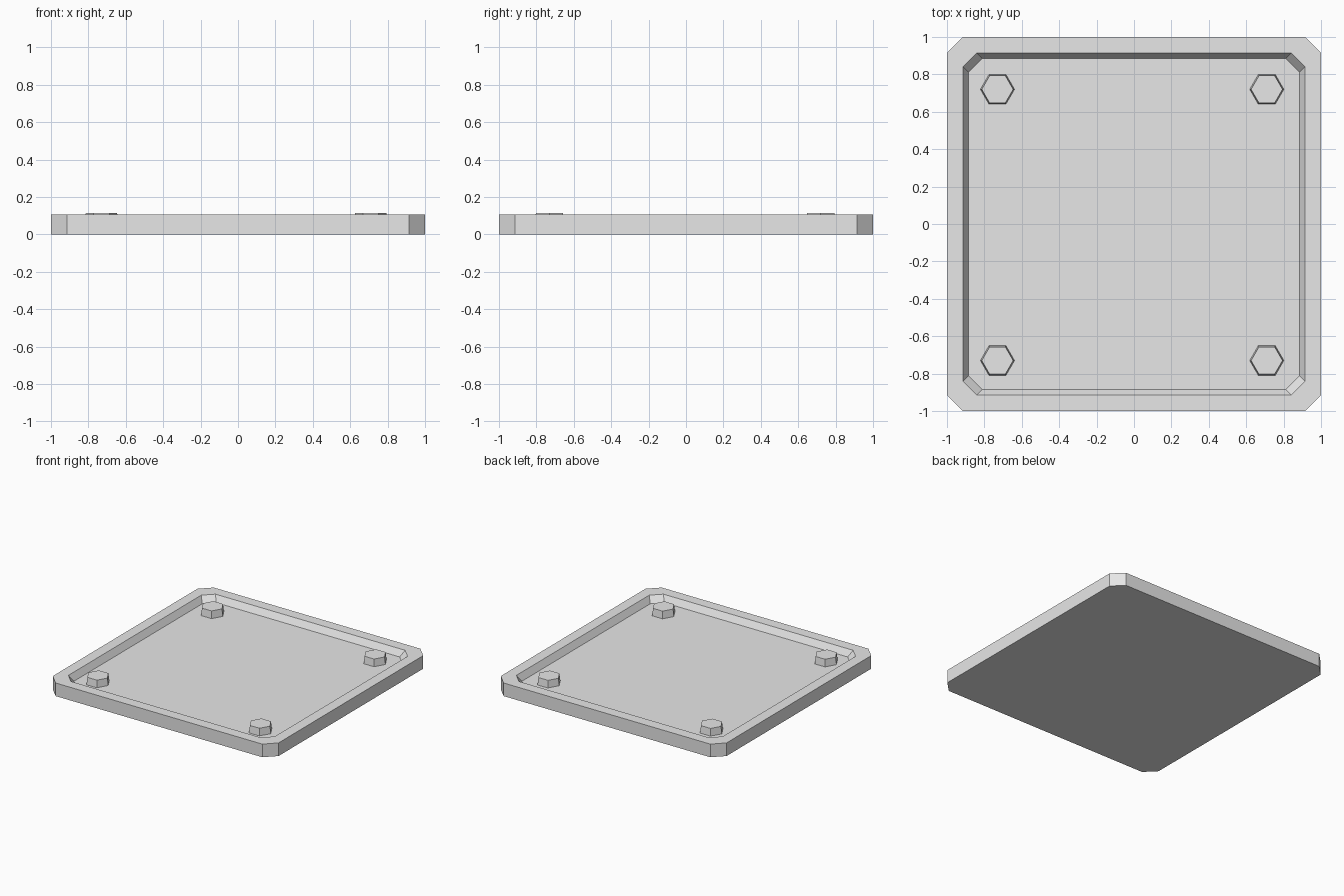
import bpy
import bmesh
import math

cube = bpy.data.objects.get("Cube")
if cube:
    bpy.data.objects.remove(cube, do_unlink=True)

# Single flat grey for every part
grey = bpy.data.materials.new("light_grey")
grey.use_nodes = True
colour = (0.8, 0.8, 0.8, 1)
grey.diffuse_color = colour
grey.node_tree.nodes["Principled BSDF"].inputs["Base Color"].default_value = colour


def clipped_square(half, flat, z):
    """Square outline with cut corners; flat is where each cut starts."""
    points = []
    for sx, sy in ((1, 1), (-1, 1), (-1, -1), (1, -1)):
        pair = [(sx * half, sy * flat, z), (sx * flat, sy * half, z)]
        points += pair if sx == sy else pair[::-1]
    return points


def hexagon(cx, cy, radius, z):
    return [(cx + radius * math.cos(i * math.pi / 3),
             cy + radius * math.sin(i * math.pi / 3), z) for i in range(6)]


def loft(name, outlines):
    """Closed flat-shaded solid through a stack of matching outlines."""
    bm = bmesh.new()
    rings = [[bm.verts.new(p) for p in outline] for outline in outlines]
    for low, high in zip(rings, rings[1:]):
        n = len(low)
        for i in range(n):
            j = (i + 1) % n
            bm.faces.new((low[i], low[j], high[j], high[i]))
    bm.faces.new(rings[0][::-1])
    bm.faces.new(rings[-1])
    bmesh.ops.recalc_face_normals(bm, faces=bm.faces)
    mesh = bpy.data.meshes.new(name)
    bm.to_mesh(mesh)
    bm.free()
    mesh.materials.append(grey)
    obj = bpy.data.objects.new(name, mesh)
    bpy.context.collection.objects.link(obj)
    return obj


RIM = 0.105
FLOOR = 0.055

# Tray: underside, outer wall, rim, sloping inner wall, sunken floor
loft("tray_plate", [
    clipped_square(1, 0.915, 0),
    clipped_square(1, 0.915, RIM),
    clipped_square(0.914, 0.84, RIM),
    clipped_square(0.885, 0.812, FLOOR),
])

# Tapered hexagonal bolt heads in the corners
for side, x in (("right", -0.73), ("left", 0.71)):
    for end, y in (("front", -0.73), ("back", 0.72)):
        loft(f"bolt_{end}_{side}", [
            hexagon(x, y, 0.092, FLOOR - 0.005),
            hexagon(x, y, 0.084, 0.113),
        ])
